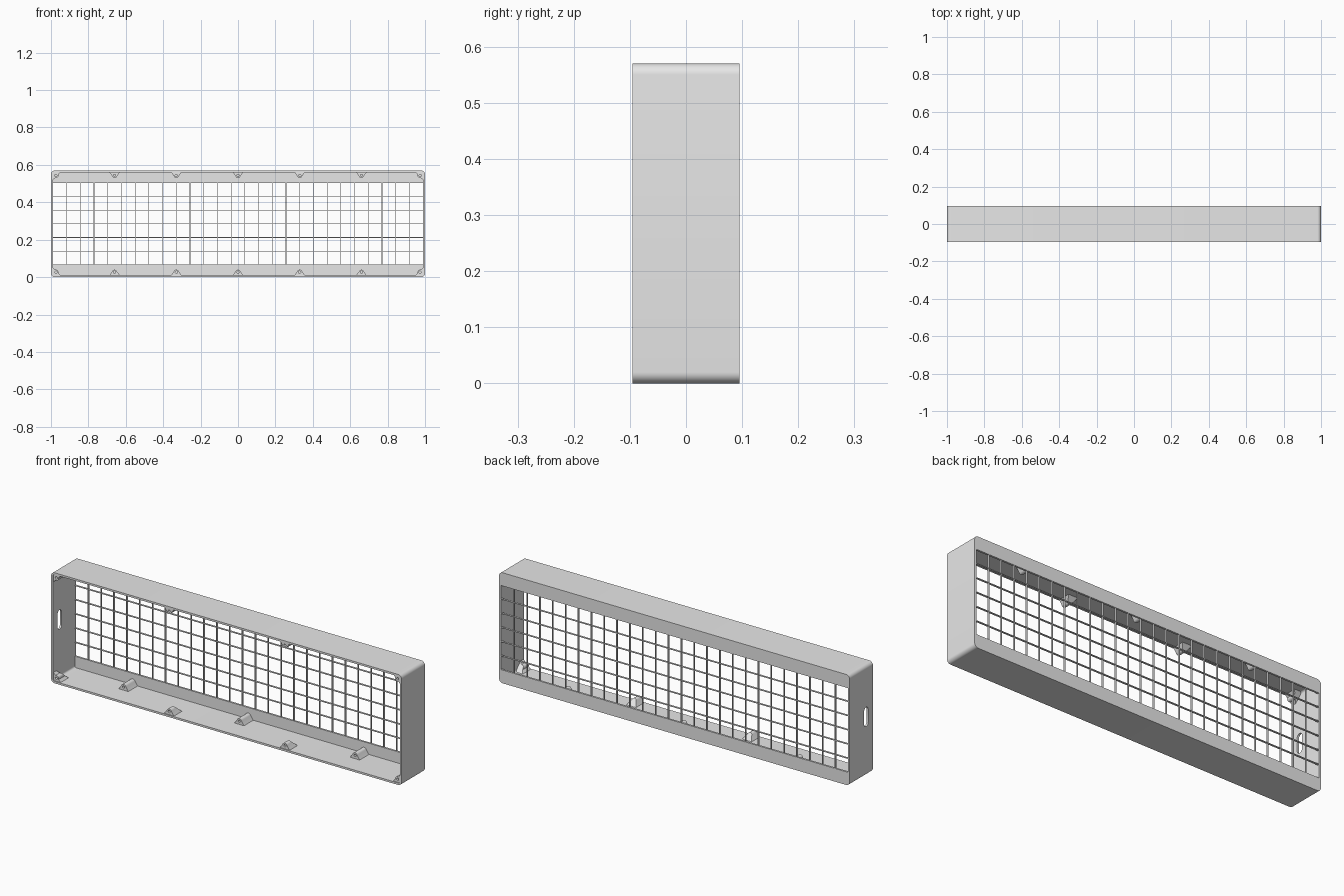
import bpy, bmesh
from math import sin, cos, pi, radians
from mathutils import Matrix

W, H, D = 1.0, 0.57, 0.095      # half width, height, half depth
WALL, RADIUS = 0.01, 0.02
RAIL = 0.068                    # height of the solid strips at the back
CELL = 1.98 / 27                # mesh spacing

cube = bpy.data.objects.get("Cube")
if cube:
    bpy.data.objects.remove(cube)

grey = bpy.data.materials.new("light_grey_plastic")
grey.use_nodes = True
grey.diffuse_color = (0.8, 0.8, 0.8, 1)
grey.node_tree.nodes["Principled BSDF"].inputs["Base Color"].default_value = (0.8, 0.8, 0.8, 1)


def arc(cx, cz, r, a0, a1, n=8):
    angles = [radians(a0 + (a1 - a0) * i / n) for i in range(n + 1)]
    return [(cx + r * cos(a), cz + r * sin(a)) for a in angles]


def rounded_rect(inset):
    """Outline of the case in x and z, moved inwards by inset."""
    r = RADIUS - inset
    x, lo, hi = W - RADIUS, RADIUS, H - RADIUS
    return (arc(x, hi, r, 0, 90) + arc(-x, hi, r, 90, 180)
            + arc(-x, lo, r, 180, 270) + arc(x, lo, r, 270, 360))


def prism(bm, profile, y0, y1, slope=0.0):
    """Extrude an x-z profile along y; slope leans the back towards the wall."""
    front = [bm.verts.new((x, y0, z)) for x, z in profile]
    back = [bm.verts.new((x, y1 - slope * min(z, H - z), z)) for x, z in profile]
    bm.faces.new(front)
    bm.faces.new(back[::-1])
    for i in range(len(profile)):
        j = (i + 1) % len(profile)
        bm.faces.new((front[i], back[i], back[j], front[j]))


def box(bm, x0, x1, y0, y1, z0, z1):
    prism(bm, [(x0, z0), (x1, z0), (x1, z1), (x0, z1)], y0, y1)


def finish(bm, name):
    bmesh.ops.recalc_face_normals(bm, faces=bm.faces)
    mesh = bpy.data.meshes.new(name)
    bm.to_mesh(mesh)
    bm.free()
    mesh.materials.append(grey)
    obj = bpy.data.objects.new(name, mesh)
    bpy.context.collection.objects.link(obj)
    return obj


def activate(obj):
    bpy.ops.object.select_all(action='DESELECT')
    obj.select_set(True)
    bpy.context.view_layer.objects.active = obj


def smooth(obj):
    activate(obj)
    bpy.ops.object.shade_smooth_by_angle(angle=radians(30))


def cut(obj, cutter):
    cutter.hide_render = True
    mod = obj.modifiers.new("cut", 'BOOLEAN')
    mod.operation, mod.solver, mod.object = 'DIFFERENCE', 'EXACT', cutter
    activate(obj)
    bpy.ops.object.modifier_apply(modifier=mod.name)
    bpy.data.objects.remove(cutter)


# Case: rounded rectangular tube, open at the front
bm = bmesh.new()
rings = [[bm.verts.new((x, y, z)) for x, z in rounded_rect(inset)]
         for inset, y in ((0, -D), (0, D), (WALL, D), (WALL, -D))]
for k in range(4):
    a, b = rings[k], rings[(k + 1) % 4]
    for i in range(len(a)):
        j = (i + 1) % len(a)
        bm.faces.new((a[i], a[j], b[j], b[i]))
case = finish(bm, "case")

# Cable slot through the right wall
bm = bmesh.new()
prism(bm, arc(-0.04, 0.338, 0.017, 0, 180) + arc(-0.04, 0.272, 0.017, 180, 360), -0.05, 0.05)
bm.transform(Matrix.Translation((-W, 0, 0)) @ Matrix.Rotation(pi / 2, 4, 'Z'))
cut(case, finish(bm, "slot_cutter"))
smooth(case)

# Solid strips along the bottom and top of the back
inner = W - WALL
strip = (arc(-inner + WALL, RADIUS, WALL, 180, 270) + arc(inner - WALL, RADIUS, WALL, 270, 360)
         + [(inner, RAIL), (-inner, RAIL)])
for name, flip in (("back_strip_bottom", False), ("back_strip_top", True)):
    bm = bmesh.new()
    prism(bm, [(x, H - z if flip else z) for x, z in strip], D - 0.01, D)
    finish(bm, name)

# Thin mesh bars across the open back
T = 0.0015
bm = bmesh.new()
for i in range(26):
    x = (i - 12.5) * CELL
    box(bm, x - T, x + T, D - 0.01, D, RAIL, H - RAIL)
finish(bm, "mesh_vertical_bars")
bm = bmesh.new()
for i in range(-2, 3):
    z = H / 2 + i * CELL
    box(bm, -inner, inner, D - 0.01, D, z - T, z + T)
finish(bm, "mesh_horizontal_bars")

# Screw bosses on the floor and ceiling, flared into the wall
R, HIGH, FOOT = 0.014, 0.026, 0.009
wall_boss = [(-0.028, FOOT), (0.028, FOOT)] + arc(0, HIGH, R, 15, 165)
corner_boss = [(FOOT, FOOT), (0.052, FOOT)] + arc(HIGH, HIGH, R, -15, 105) + [(FOOT, 0.052)]
bosses, holes = bmesh.new(), bmesh.new()


def boss(profile, place, centre, y0, y1, slope):
    prism(bosses, [place(x, z) for x, z in profile], y0, y1, slope)
    cx, cz = place(*centre)
    prism(holes, arc(cx, cz, 0.006, 0, 337.5, 15), y0 - 0.02, y0 + 0.025)


for top in (False, True):
    up = (lambda z: H - z) if top else (lambda z: z)
    for side in (-1, 1):
        boss(corner_boss, lambda x, z: (side * (W - x), up(z)), (HIGH, HIGH), -0.09, -0.015, 1)
        boss(wall_boss, lambda x, z: (side * 0.33 + x, up(z)), (0, HIGH), -0.09, -0.015, 1)
    for bx in (-0.66, 0, 0.66):
        boss(wall_boss, lambda x, z: (bx + x, up(z)), (0, HIGH), 0.01, D - 0.009, 0)

bmesh.ops.recalc_face_normals(bosses, faces=bosses.faces)
screw_bosses = finish(bosses, "screw_bosses")
cut(screw_bosses, finish(holes, "hole_cutter"))
smooth(screw_bosses)
